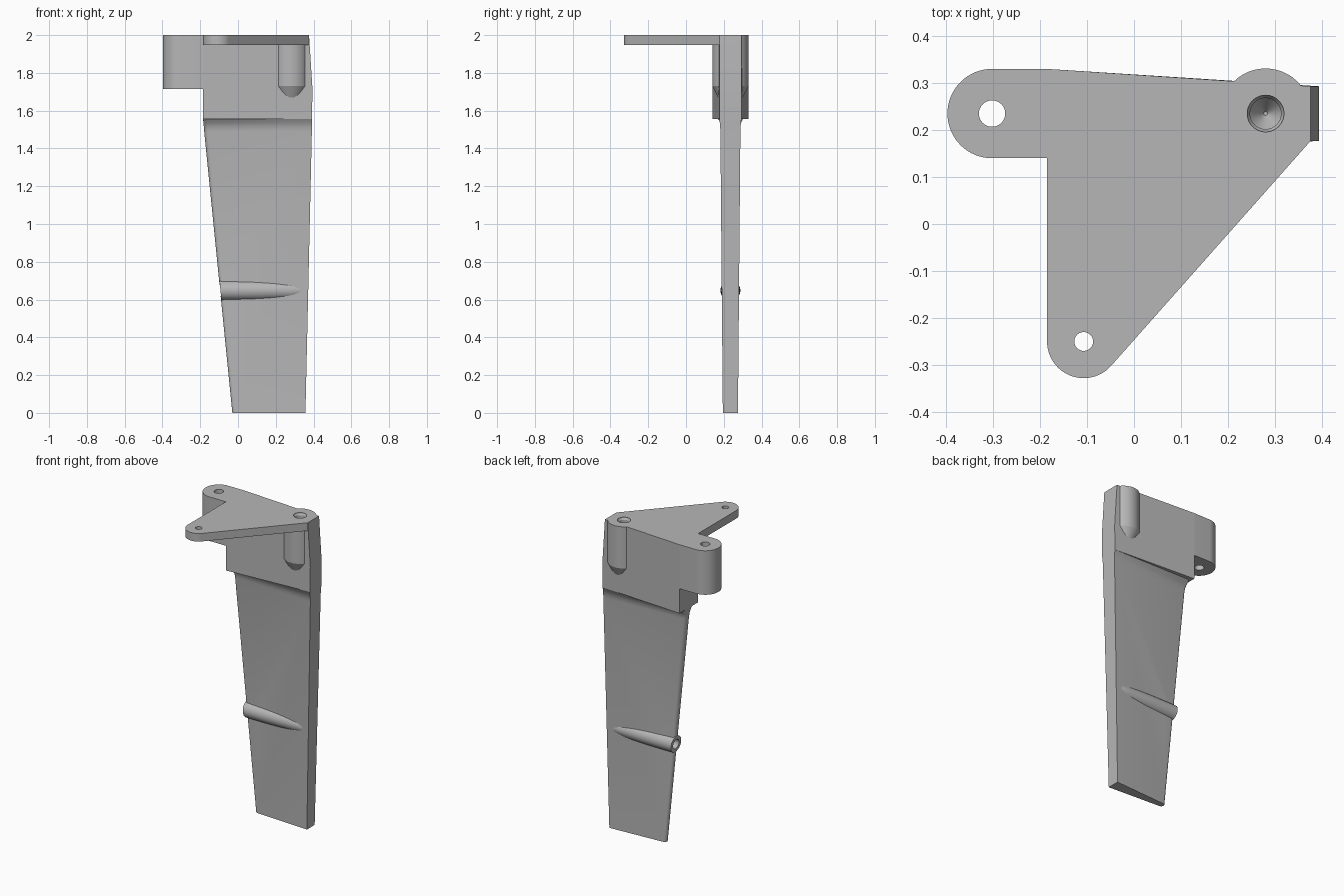
import bpy, bmesh
from math import sin, cos, pi, radians

cube = bpy.data.objects.get("Cube")
if cube:
    bpy.data.objects.remove(cube, do_unlink=True)

MID = 0.235          # y of the fin's centre plane
TOP = 2.0

grey = bpy.data.materials.new("plain grey")
grey.use_nodes = True
grey.diffuse_color = (0.47, 0.47, 0.47, 1)
grey.node_tree.nodes["Principled BSDF"].inputs["Base Color"].default_value = grey.diffuse_color


def loft(name, rings):
    """Skin a stack of equal-length point rings and cap both ends."""
    bm = bmesh.new()
    loops = [[bm.verts.new(p) for p in ring] for ring in rings]
    n = len(loops[0])
    for a, b in zip(loops, loops[1:]):
        for i in range(n):
            j = (i + 1) % n
            bm.faces.new((a[i], a[j], b[j], b[i]))
    bm.faces.new(loops[0])
    bm.faces.new(loops[-1])
    bmesh.ops.recalc_face_normals(bm, faces=bm.faces)
    mesh = bpy.data.meshes.new(name)
    bm.to_mesh(mesh)
    bm.free()
    mesh.materials.append(grey)
    ob = bpy.data.objects.new(name, mesh)
    bpy.context.collection.objects.link(ob)
    return ob


def arc(cx, cy, r, start, end, steps):
    angles = [radians(start + (end - start) * i / steps) for i in range(steps + 1)]
    return [(cx + r * cos(a), cy + r * sin(a)) for a in angles]


def prism(name, outline, z0, z1):
    return loft(name, [[(x, y, z) for x, y in outline] for z in (z0, z1)])


def turned(name, x, y, profile):
    """Upright turned part from (radius, z) pairs."""
    return loft(name, [[(px, py, z) for px, py in arc(x, y, r, 0, 360, 48)[:-1]]
                       for r, z in profile])


def turned_x(name, z, slant, profile):
    """Turned part lying along x, from (radius, x, shear) triples."""
    return loft(name, [[(x - slant * k * (pz - z), py, pz)
                        for py, pz in arc(MID, z, r, 0, 360, 40)[:-1]]
                       for r, x, k in profile])


# Upper block: a wedge, thick at the lug end, with a kinked tail
def block_ring(z, tail):
    return [(-0.185, MID - 0.095, z), (tail, MID - 0.058, z),
            (tail, MID + 0.058, z), (-0.185, MID + 0.095, z)]


block = loft("upper_block", [block_ring(*s) for s in
                             ((1.555, 0.392), (1.72, 0.394), (TOP, 0.376))])


# Blade: flat tail, rounded nose, flared where it meets the block
def blade_ring(z, nose, tail, nose_h, tail_h):
    ring = [(nose + 0.02 * (1 + cos(a)), MID + nose_h * sin(a), z)
            for a in (pi / 2 + pi * i / 10 for i in range(11))]
    return ring + [(tail, MID - tail_h, z), (tail, MID + tail_h, z)]


blade = loft("blade", [blade_ring(*s) for s in (
    (0, -0.03, 0.357, 0.018, 0.040),
    (1.49, -0.179, 0.391, 0.026, 0.053),
    (1.515, -0.181, 0.391, 0.032, 0.054),
    (1.535, -0.183, 0.392, 0.044, 0.056),
    (1.555, -0.185, 0.392, 0.066, 0.058))])

# Triangular mounting plate with a rounded ear
plate = prism("mounting_plate",
              [(-0.185, MID - 0.095)] + arc(-0.107, -0.25, 0.078, 180, 318, 24)
              + [(0.376, MID - 0.058)], 1.948, TOP)

# Rounded lug beside the block
lug = prism("side_lug",
            arc(-0.302, MID, 0.095, 90, 270, 32)
            + [(-0.185, MID - 0.095), (-0.185, MID + 0.095)], 1.715, TOP)

# Screw boss with a chamfered foot
boss = turned("screw_boss", 0.28, MID, ((0.066, 1.67), (0.096, 1.73), (0.096, TOP)))

# Bullet-shaped tube across the blade
tube = turned_x("nose_tube", 0.648, 0.1, (
    (0.053, -0.093, 1), (0.053, 0.08, 0), (0.051, 0.18, 0),
    (0.048, 0.27, 0), (0.044, 0.325, 0), (0.036, 0.355, 0)))

# Holes
lug_hole = turned("lug_hole_cutter", -0.302, MID, ((0.028, 1.6), (0.028, 2.1)))
ear_hole = turned("ear_hole_cutter", -0.107, -0.25, ((0.02, 1.8), (0.02, 2.1)))
boss_hole = turned("boss_hole_cutter", 0.28, MID, (
    (0.004, 1.72), (0.033, 1.76), (0.033, 1.985), (0.039, 1.995), (0.039, 2.1)))
tube_hole = turned_x("tube_hole_cutter", 0.648, 0, ((0.03, -0.2, 0), (0.03, 0.0, 0)))

cuts = ((lug, lug_hole), (plate, ear_hole), (boss, boss_hole), (block, boss_hole),
        (tube, tube_hole), (blade, tube_hole))
for part, cutter in cuts:
    cutter.hide_render = True
    mod = part.modifiers.new("hole", "BOOLEAN")
    mod.operation = "DIFFERENCE"
    mod.solver = "EXACT"
    mod.object = cutter
    bpy.context.view_layer.objects.active = part
    bpy.ops.object.modifier_apply(modifier=mod.name)
for cutter in {c for _, c in cuts}:
    bpy.data.objects.remove(cutter, do_unlink=True)

# Smooth the round surfaces and keep the machined edges crisp
bpy.ops.object.select_all(action="DESELECT")
for part in (block, blade, plate, lug, boss, tube):
    part.select_set(True)
bpy.context.view_layer.objects.active = block
bpy.ops.object.shade_smooth_by_angle(angle=radians(25))
